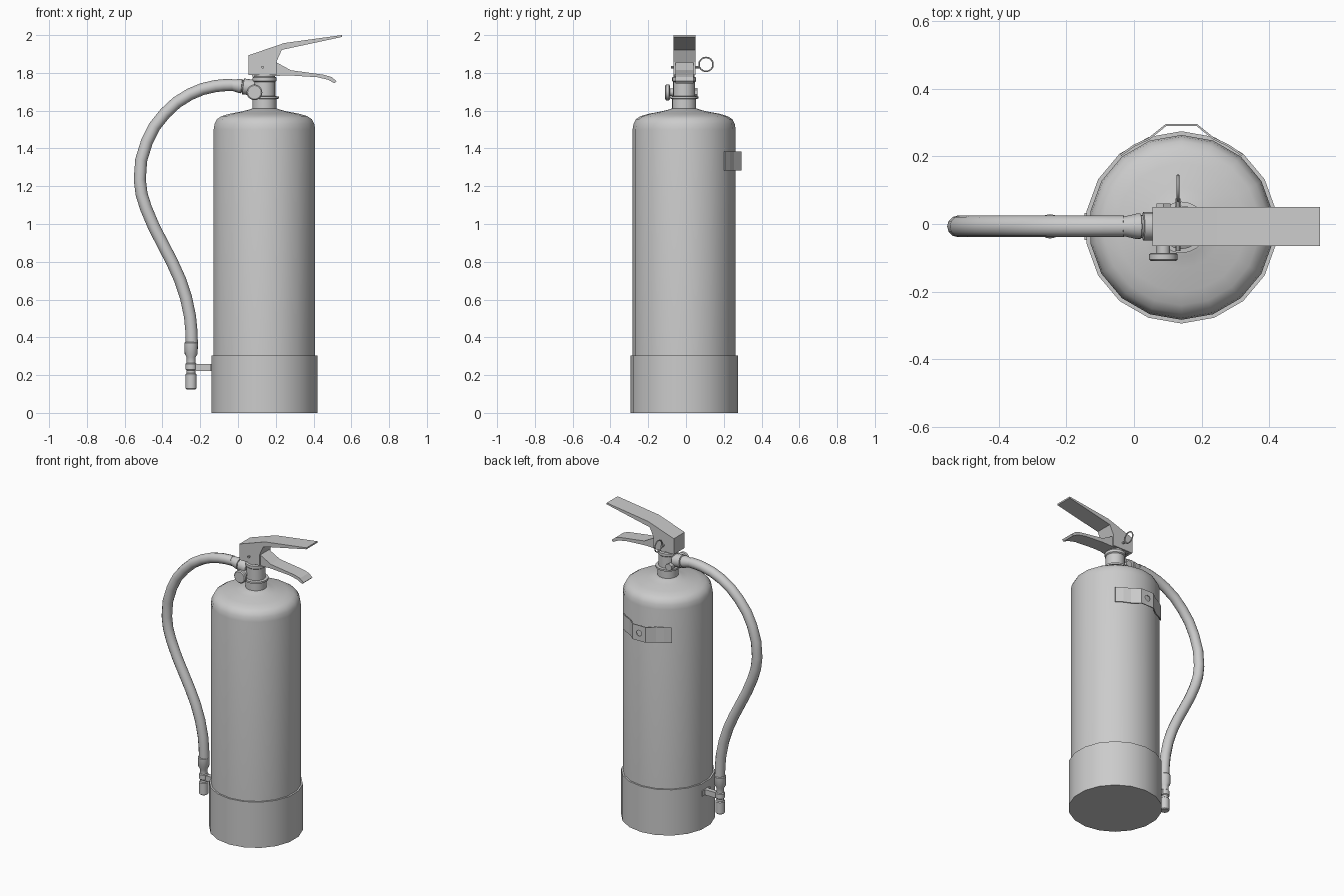
import bpy, bmesh
from math import cos, sin, pi, radians
from mathutils import Vector, Matrix

if "Cube" in bpy.data.objects:
    bpy.data.objects.remove(bpy.data.objects["Cube"])

CX, CY = 0.14, -0.01      # cylinder axis
HY = -0.007               # centre plane of hose and handles


def finish(bm, name, smooth=True):
    bmesh.ops.remove_doubles(bm, verts=bm.verts, dist=1e-5)
    bmesh.ops.recalc_face_normals(bm, faces=bm.faces)
    me = bpy.data.meshes.new(name)
    bm.to_mesh(me)
    bm.free()
    ob = bpy.data.objects.new(name, me)
    bpy.context.collection.objects.link(ob)
    if smooth:
        smooth_object(ob)
    return ob


def smooth_object(ob):
    bpy.ops.object.select_all(action='DESELECT')
    ob.select_set(True)
    bpy.context.view_layer.objects.active = ob
    bpy.ops.object.shade_smooth_by_angle(angle=radians(40))


def lathe(name, profile, origin, direction=(0, 0, 1), n=16):
    """Closed solid of revolution; profile holds (radius, distance along axis)."""
    bm = bmesh.new()
    rot = Vector((0, 0, 1)).rotation_difference(Vector(direction)).to_matrix().to_4x4()
    mat = Matrix.Translation(origin) @ rot
    rings = [[bm.verts.new(mat @ Vector((r * cos(pi / 2 + 2 * pi * i / n), r * sin(pi / 2 + 2 * pi * i / n), h)))
              for i in range(n)] for r, h in profile]
    for a, b in zip(rings, rings[1:]):
        for i in range(n):
            j = (i + 1) % n
            bm.faces.new((a[i], a[j], b[j], b[i]))
    bm.faces.new(rings[0])
    bm.faces.new(rings[-1])
    return finish(bm, name)


def prism(name, outline, y0, y1):
    """Side outline in x,z extruded across y."""
    bm = bmesh.new()
    face = bm.faces.new([bm.verts.new((x, y0, z)) for x, z in outline])
    new = bmesh.ops.extrude_face_region(bm, geom=[face])['geom']
    bmesh.ops.translate(bm, vec=(0, y1 - y0, 0), verts=[v for v in new if isinstance(v, bmesh.types.BMVert)])
    return finish(bm, name, False)


def box(name, lo, hi):
    return prism(name, [(lo[0], lo[2]), (hi[0], lo[2]), (hi[0], hi[2]), (lo[0], hi[2])], lo[1], hi[1])


def tube(name, points, radius, cyclic=False, res=2):
    cu = bpy.data.curves.new(name, 'CURVE')
    cu.dimensions = '3D'
    cu.bevel_depth, cu.bevel_resolution, cu.resolution_u = radius, 4, res
    cu.use_fill_caps = not cyclic
    sp = cu.splines.new('BEZIER')
    sp.bezier_points.add(len(points) - 1)
    for bp, p in zip(sp.bezier_points, points):
        bp.co = p
        bp.handle_left_type = bp.handle_right_type = 'AUTO'
    sp.use_cyclic_u = cyclic
    ob = bpy.data.objects.new(name, cu)
    bpy.context.collection.objects.link(ob)
    bpy.ops.object.select_all(action='DESELECT')
    ob.select_set(True)
    bpy.context.view_layer.objects.active = ob
    bpy.ops.object.convert(target='MESH')
    smooth_object(bpy.context.view_layer.objects.active)


# Pressure cylinder and base skirt
lathe("cylinder", [(0.273, 0.01), (0.273, 1.50), (0.268, 1.53), (0.255, 1.555), (0.23, 1.571),
                   (0.19, 1.583), (0.12, 1.596), (0.085, 1.605), (0.065, 1.612)], (CX, CY, 0), n=18)
lathe("base_skirt", [(0.284, 0), (0.284, 0.305), (0.268, 0.305)], (CX, CY, 0), n=18)

# Valve neck with collars
lathe("valve_neck", [(0.064, 1.60), (0.064, 1.662), (0.076, 1.664), (0.076, 1.675), (0.058, 1.677),
                     (0.058, 1.752), (0.064, 1.757), (0.064, 1.775), (0.055, 1.78), (0.055, 1.80)],
      (CX, CY, 0), n=20)

# Carrying handle and squeeze lever
prism("upper_handle", [(0.055, 1.788), (0.055, 1.893), (0.245, 1.958), (0.55, 2.0), (0.55, 1.99),
                       (0.232, 1.922), (0.203, 1.858), (0.203, 1.788)], HY - 0.058, HY + 0.057)
prism("squeeze_lever", [(0.075, 1.782), (0.075, 1.83), (0.203, 1.856), (0.28, 1.814), (0.455, 1.79),
                        (0.495, 1.778), (0.522, 1.756), (0.512, 1.745), (0.475, 1.764), (0.42, 1.777),
                        (0.28, 1.786)], HY - 0.048, HY + 0.046)

# Gauge with shaft through the valve
lathe("gauge", [(0.036, 0), (0.042, 0.005), (0.042, 0.021), (0.036, 0.025)], (0.087, -0.11, 1.697), (0, 1, 0))
lathe("gauge_shaft", [(0.02, 0), (0.02, 0.14)], (0.087, -0.09, 1.697), (0, 1, 0), 12)
lathe("gauge_plug", [(0.024, 0), (0.024, 0.012)], (0.087, 0.048, 1.697), (0, 1, 0), 6)

# Safety pin and pull ring
lathe("safety_pin", [(0.007, 0), (0.007, 0.155)], (0.13, -0.08, 1.83), (0, 1, 0), 8)
tube("pin_ring", [(0.13, 0.106 + 0.037 * cos(pi * i / 4), 1.845 + 0.037 * sin(pi * i / 4)) for i in range(8)],
     0.004, True)

# Hose outlet and ferrule
lathe("hose_outlet", [(0.028, 0), (0.03, 0.02), (0.038, 0.055), (0.038, 0.064), (0.034, 0.066),
                      (0.034, 0.071), (0.042, 0.073), (0.042, 0.13)], (-0.045, HY, 1.737), (1, 0, -0.12))

# Hose
path = [(-0.03, 1.736), (-0.12, 1.73), (-0.254, 1.687), (-0.386, 1.586), (-0.482, 1.437), (-0.52, 1.236),
        (-0.487, 1.083), (-0.397, 0.891), (-0.307, 0.706), (-0.254, 0.51), (-0.244, 0.36)]
tube("hose", [(x, HY, z) for x, z in path], 0.032)

# Nozzle
lathe("nozzle", [(0.024, 0.125), (0.029, 0.13), (0.029, 0.205), (0.024, 0.21), (0.024, 0.225), (0.029, 0.23),
                 (0.029, 0.26), (0.024, 0.265), (0.024, 0.295), (0.034, 0.312), (0.036, 0.37), (0.032, 0.375)],
      (-0.248, HY, 0))

# Nozzle clip with foot on the skirt
box("nozzle_clip_arm", (-0.235, HY - 0.015, 0.222), (-0.135, HY + 0.015, 0.258))
box("nozzle_clip_foot", (-0.146, HY - 0.04, 0.222), (-0.135, HY + 0.04, 0.258))

# Wall bracket: folded strip whose wings hug the cylinder
wing = [(CX + 0.279 * cos(radians(a)), CY + 0.279 * sin(radians(a))) for a in (50, 60, 70)]
half = wing + [(CX + 0.046, 0.292)]
strip = half + [(2 * CX - x, y) for x, y in reversed(half)]
bm = bmesh.new()
low, high = [[bm.verts.new((x, y, z)) for x, y in strip] for z in (1.283, 1.385)]
for i in range(len(strip) - 1):
    if i != 3:
        bm.faces.new((low[i], low[i + 1], high[i + 1], high[i]))
# centre panel with a round hanging hole
hole = [bm.verts.new((CX + 0.02 * cos(pi * k / 4 + pi / 4), 0.292, 1.334 + 0.02 * sin(pi * k / 4 + pi / 4)))
        for k in range(8)]
corner = [high[3], high[4], low[4], low[3]]
for c in range(4):
    k = 2 * c
    bm.faces.new((corner[c], corner[(c + 1) % 4], hole[(k + 2) % 8], hole[k + 1], hole[k]))
bracket = finish(bm, "wall_bracket", False)
solid = bracket.modifiers.new("thickness", 'SOLIDIFY')
solid.thickness = 0.006
solid.offset = 0
